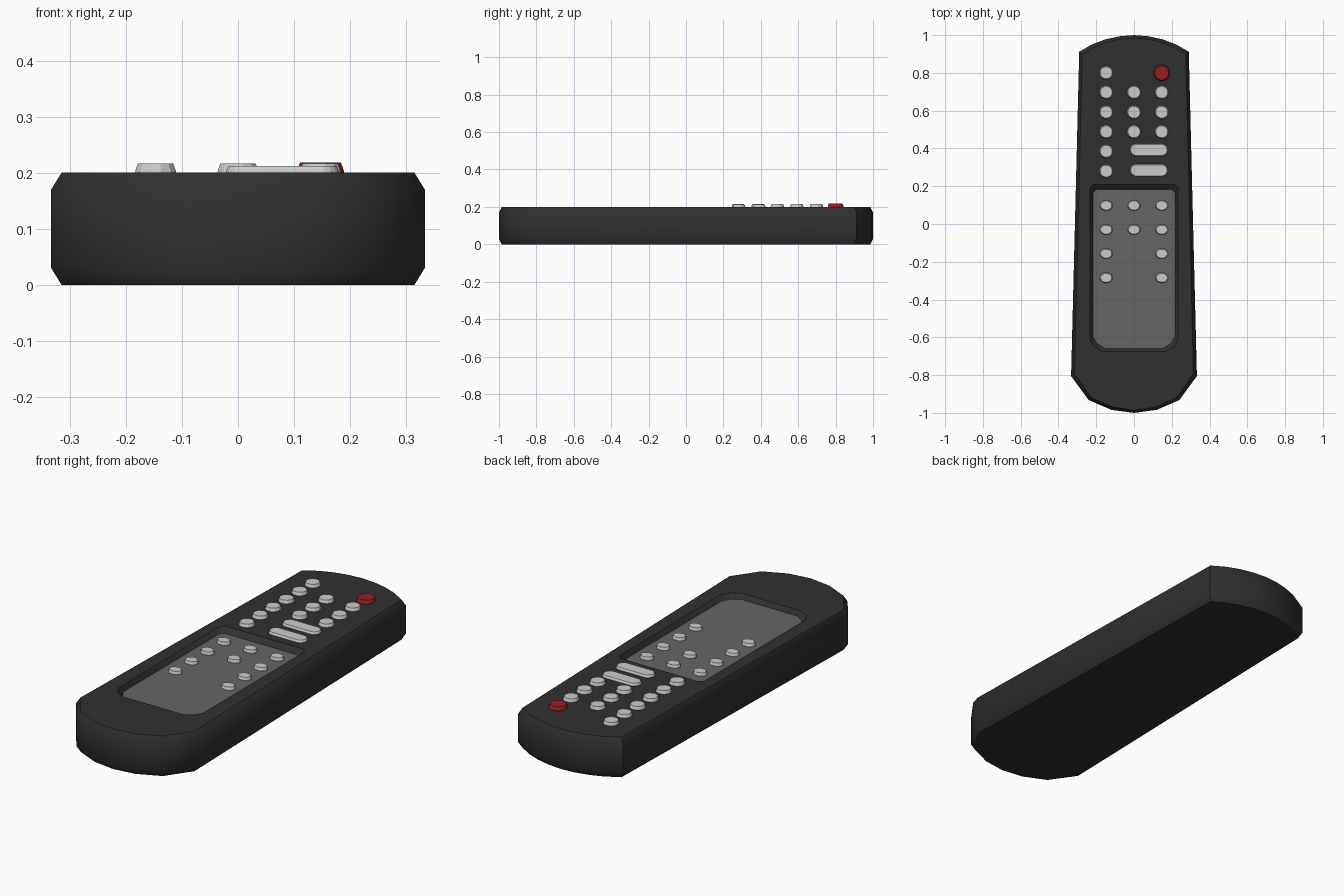
import bpy, bmesh
from math import sin, cos, pi, radians

if "Cube" in bpy.data.objects:
    bpy.data.objects.remove(bpy.data.objects["Cube"])


def material(name, rgb):
    m = bpy.data.materials.new(name)
    m.diffuse_color = (*rgb, 1)
    m.use_nodes = True
    m.node_tree.nodes["Principled BSDF"].inputs["Base Color"].default_value = m.diffuse_color
    return m


DARK = material("dark_plastic", (0.03, 0.03, 0.03))
PANEL = material("panel_grey", (0.13, 0.13, 0.13))
RED = material("red_plastic", (0.3, 0.015, 0.018))


def loft(name, rings, mat=None):
    """Closed solid through equal-length rings of 3D points, bottom to top."""
    bm = bmesh.new()
    loops = [[bm.verts.new(p) for p in ring] for ring in rings]
    n = len(loops[0])
    for a, b in zip(loops, loops[1:]):
        for i in range(n):
            j = (i + 1) % n
            bm.faces.new((a[i], a[j], b[j], b[i]))
    bm.faces.new(loops[0][::-1])
    bm.faces.new(loops[-1])
    bmesh.ops.recalc_face_normals(bm, faces=bm.faces)
    me = bpy.data.meshes.new(name)
    bm.to_mesh(me)
    bm.free()
    ob = bpy.data.objects.new(name, me)
    bpy.context.collection.objects.link(ob)
    if mat:
        me.materials.append(mat)
    return ob


def activate(ob):
    bpy.ops.object.select_all(action='DESELECT')
    ob.select_set(True)
    bpy.context.view_layer.objects.active = ob


def mirrored(half):
    """Right half from front to back -> full counter-clockwise outline."""
    return half + [(-x, y) for x, y in reversed(half) if x > 0]


# Body: tapered outline with chamfered top and bottom rims
outline = mirrored([(0, -1), (0.12, -0.984), (0.24, -0.932), (0.333, -0.805),
                    (0.29, 0.912), (0.22, 0.952), (0.15, 0.978),
                    (0.075, 0.994), (0, 1)])


def body_ring(z, sx=1, sy=1):
    return [(x * sx, y * sy, z) for x, y in outline]


body = loft("body", [body_ring(0, 0.945, 0.985), body_ring(0.03),
                     body_ring(0.17), body_ring(0.2, 0.945, 0.985)], DARK)

# Recess in the top with sloping walls
FLOOR = 0.172


def recess_ring(z, w, y0, y1):
    return [(x, y, z) for x, y in mirrored([
        (w - 0.065, y0), (w - 0.022, y0 + 0.025), (w, y0 + 0.065),
        (w, y1 - 0.018), (w - 0.018, y1)])]


cutter = loft("recess_cutter", [recess_ring(FLOOR, 0.218, -0.658, 0.182),
                                recess_ring(0.2, 0.234, -0.674, 0.21),
                                recess_ring(0.25, 0.234, -0.674, 0.21)], DARK)
mod = body.modifiers.new("recess", 'BOOLEAN')
mod.object = cutter
mod.solver = 'EXACT'
activate(body)
bpy.ops.object.modifier_apply(modifier=mod.name)
bpy.data.objects.remove(cutter)
bpy.ops.object.shade_smooth_by_angle(angle=radians(40))

# Panel plate lying in the recess
PZ = 0.178
loft("panel", [recess_ring(FLOOR - 0.002, 0.218, -0.658, 0.182),
               recess_ring(PZ, 0.218, -0.658, 0.182)], PANEL)


# Buttons: tapered, optionally stretched into a pill
def button(name, x, y, z, rx, ry, h, mat=None, stretch=0, n=12):
    def ring(zz, k):
        pts = []
        for i in range(n):
            a = 2 * pi * (i + 0.5) / n
            side = stretch if cos(a) > 0 else -stretch
            pts.append((x + side + rx * k * cos(a), y + ry * k * sin(a), zz))
        return pts
    return loft(name, [ring(z - 0.004, 1), ring(z + 0.004, 0.98),
                       ring(z + h, 0.86)], mat)


COL = 0.147
keys = [(-COL, y) for y in (0.80, 0.385, 0.28)]
keys += [(x, y) for y in (0.697, 0.592, 0.488) for x in (-COL, 0, COL)]
for i, (x, y) in enumerate(keys):
    button(f"button_{i + 1}", x, y, 0.2, 0.038, 0.037, 0.016)

button("power_button", COL, 0.80, 0.2, 0.044, 0.044, 0.018, RED)

for i, y in enumerate((0.392, 0.284)):
    button(f"wide_button_{i + 1}", 0.079, y, 0.2, 0.034, 0.034, 0.012,
           stretch=0.067, n=16)

panel_keys = [(x, y) for y in (0.098, -0.03) for x in (-COL, 0, COL)]
panel_keys += [(x, y) for y in (-0.157, -0.285) for x in (-COL, COL)]
for i, (x, y) in enumerate(panel_keys):
    button(f"panel_button_{i + 1}", x, y, PZ, 0.035, 0.028, 0.015)
